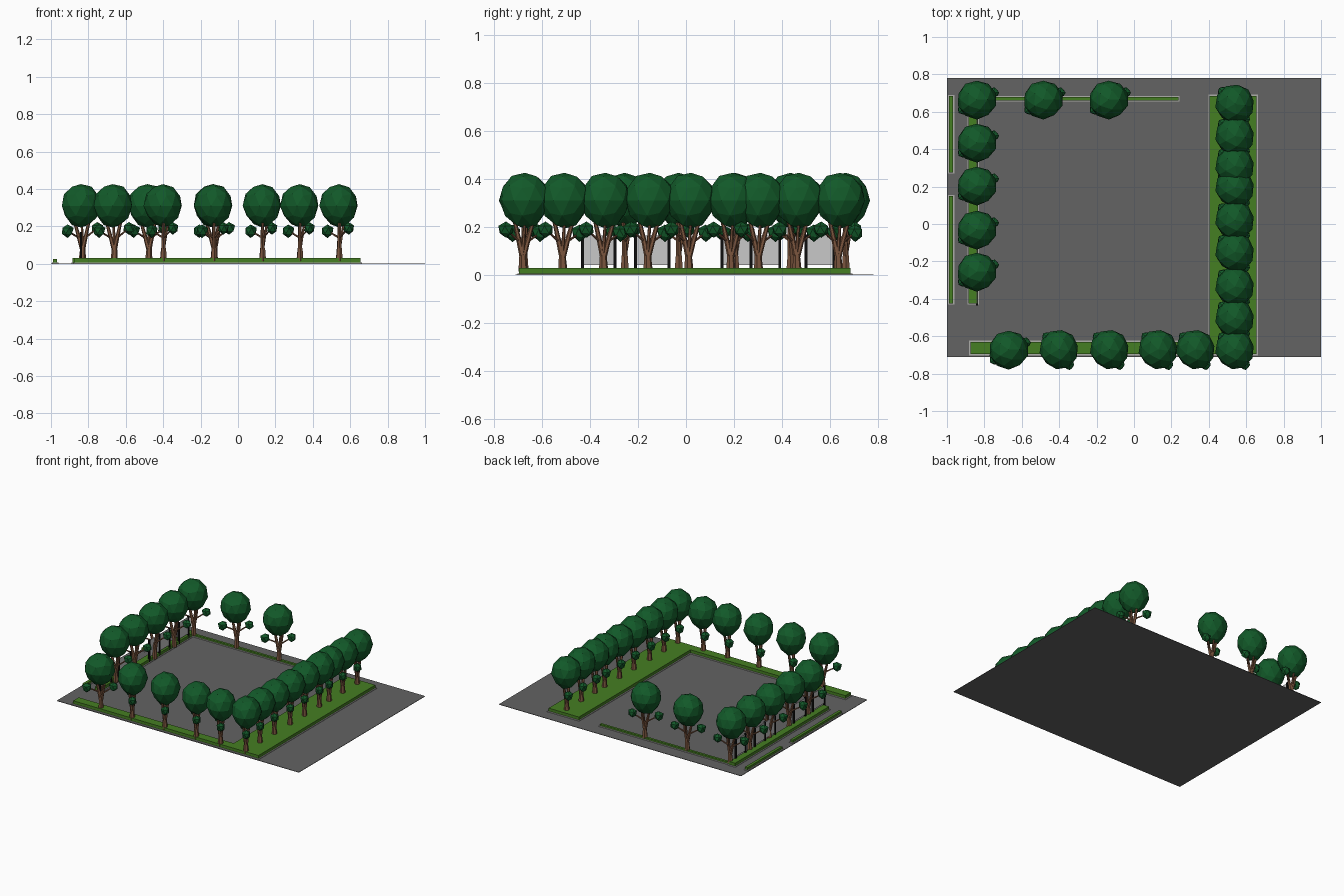
import bpy, bmesh, math, random
from mathutils import Vector, Matrix

if "Cube" in bpy.data.objects:
    bpy.data.objects.remove(bpy.data.objects["Cube"])

random.seed(4)


def material(name, rgb):
    m = bpy.data.materials.new(name)
    m.diffuse_color = (*rgb, 1)
    m.use_nodes = True
    m.node_tree.nodes["Principled BSDF"].inputs["Base Color"].default_value = m.diffuse_color
    return m


ASPHALT = material("asphalt_grey", (0.125, 0.125, 0.125))
GRASS = material("grass_green", (0.06, 0.21, 0.016))
CURB = material("curb_grey", (0.42, 0.42, 0.40))
LEAF = material("leaf_green", (0.006, 0.10, 0.022))
BARK = material("bark_brown", (0.20, 0.092, 0.048))
BLACK = material("post_black", (0.004, 0.004, 0.004))
PANEL = material("panel_grey", (0.58, 0.58, 0.58))


def place(name, mesh, matrix=Matrix()):
    ob = bpy.data.objects.new(name, mesh)
    ob.matrix_world = matrix
    bpy.context.collection.objects.link(ob)
    return ob


def finish(bm, name, mat):
    mesh = bpy.data.meshes.new(name)
    bm.to_mesh(mesh)
    bm.free()
    mesh.materials.append(mat)
    return mesh


def box(name, x0, x1, y0, y1, z0, z1, mat):
    bm = bmesh.new()
    m = Matrix.Translation(((x0 + x1) / 2, (y0 + y1) / 2, (z0 + z1) / 2))
    bmesh.ops.create_cube(bm, size=1, matrix=m @ Matrix.Diagonal((x1 - x0, y1 - y0, z1 - z0, 1)))
    return place(name, finish(bm, name, mat))


def prism(name, pts, z0, z1, mat):
    bm = bmesh.new()
    face = bm.faces.new([bm.verts.new((x, y, z0)) for x, y in pts])
    top = bmesh.ops.extrude_face_region(bm, geom=[face])["geom"]
    for v in top:
        if isinstance(v, bmesh.types.BMVert):
            v.co.z = z1
    bmesh.ops.recalc_face_normals(bm, faces=bm.faces)
    return place(name, finish(bm, name, mat))


# Ground slab
box("ground", -1, 1, -0.71, 0.78, 0, 0.003, ASPHALT)

# L-shaped lawn along the front and right, with a low curb around it
def lawn_outline(e):
    return [(-0.875 - e, -0.695 - e), (0.655 + e, -0.695 - e), (0.655 + e, 0.685 + e),
            (0.405 - e, 0.685 + e), (0.405 - e, -0.63 + e), (-0.875 - e, -0.63 + e)]

prism("lawn", lawn_outline(0), 0.002, 0.03, GRASS)
prism("lawn_curb", lawn_outline(0.007), 0.001, 0.008, CURB)

# Straight hedges with curbs
strips = {"left_bed": (-0.885, -0.835, -0.425, 0.685, 0.03),
          "back_bed": (-0.835, 0.237, 0.66, 0.678, 0.02),
          "outer_bed_back": (-0.988, -0.967, 0.275, 0.685, 0.025),
          "outer_bed_front": (-0.988, -0.967, -0.425, 0.15, 0.025)}
for name, (x0, x1, y0, y1, h) in strips.items():
    box(name, x0, x1, y0, y1, 0.002, h, GRASS)
    box(name + "_curb", x0 - 0.006, x1 + 0.006, y0 - 0.006, y1 + 0.006, 0.001, 0.008, CURB)

# Notice boards on pairs of posts along the left bed
for i, (a, b) in enumerate([(-0.43, -0.295), (-0.21, -0.07), (0.15, 0.27), (0.27, 0.39), (0.50, 0.615)]):
    box(f"board_panel_{i}", -0.842, -0.838, a, b, 0.042, 0.165, PANEL)
    for j, y in enumerate((a, b)):
        box(f"board_post_{i}_{j}", -0.846, -0.834, y - 0.006, y + 0.006, 0.003, 0.17, BLACK)


# Tree meshes, shared by every tree
def limb(bm, a, b, r1, r2):
    a, b = Vector(a), Vector(b)
    rot = (b - a).to_track_quat('Z', 'Y').to_matrix().to_4x4()
    bmesh.ops.create_cone(bm, cap_ends=True, segments=6, radius1=r1, radius2=r2,
                          depth=(b - a).length, matrix=Matrix.Translation((a + b) / 2) @ rot)


def blob(bm, centre, size, jitter, subdiv):
    verts = bmesh.ops.create_icosphere(bm, subdivisions=subdiv, radius=1)["verts"]
    for v in verts:
        d = v.co * (1 + random.uniform(-jitter, jitter))
        narrow = 1 - 0.18 * max(0, -d.z)          # slimmer towards the bottom
        v.co = Vector((d.x * size[0] * narrow, d.y * size[1] * narrow, d.z * size[2])) + Vector(centre)


bm = bmesh.new()
fork = (0.01, 0, 0.085)
right_ball, left_ball = (0.087, 0.037, 0.19), (-0.072, -0.05, 0.176)
limb(bm, (0.008, 0, 0.015), fork, 0.02, 0.014)
limb(bm, (0.008, 0, 0.075), (-0.032, 0.005, 0.22), 0.013, 0.008)
limb(bm, (0.01, 0, 0.075), (0.042, -0.005, 0.22), 0.013, 0.008)
limb(bm, (0.01, 0, 0.08), (0.005, 0.025, 0.22), 0.009, 0.006)
limb(bm, (-0.012, 0.002, 0.14), left_ball, 0.006, 0.004)
limb(bm, (0.024, -0.002, 0.14), right_ball, 0.006, 0.004)
trunk = finish(bm, "trunk", BARK)

bm = bmesh.new()
blob(bm, (0, 0, 0.31), (0.106, 0.104, 0.118), 0.035, 2)
blob(bm, right_ball, (0.036, 0.032, 0.034), 0.06, 1)
blob(bm, left_ball, (0.036, 0.036, 0.036), 0.06, 1)
foliage = finish(bm, "foliage", LEAF)

# Trees: left column, back row and front corner face one way, the rest are turned
left = [(-0.84, y) for y in (0.665, 0.435, 0.205, -0.03, -0.255)]
back = [(-0.485, 0.665), (-0.135, 0.665), (-0.67, -0.672)]
front = [(x, -0.67) for x in (-0.40, -0.13, 0.13, 0.33)]
right = [(0.54, y) for y in (-0.67, -0.505, -0.335, -0.15, 0.02, 0.195, 0.31, 0.47, 0.642)]
for angle, spots in ((0, left + back), (-80, front + right)):
    for i, (x, y) in enumerate(spots):
        m = Matrix.Translation((x, y, 0)) @ Matrix.Rotation(math.radians(angle), 4, 'Z')
        place(f"tree_trunk_{-angle}_{i}", trunk, m)
        place(f"tree_foliage_{-angle}_{i}", foliage, m)
